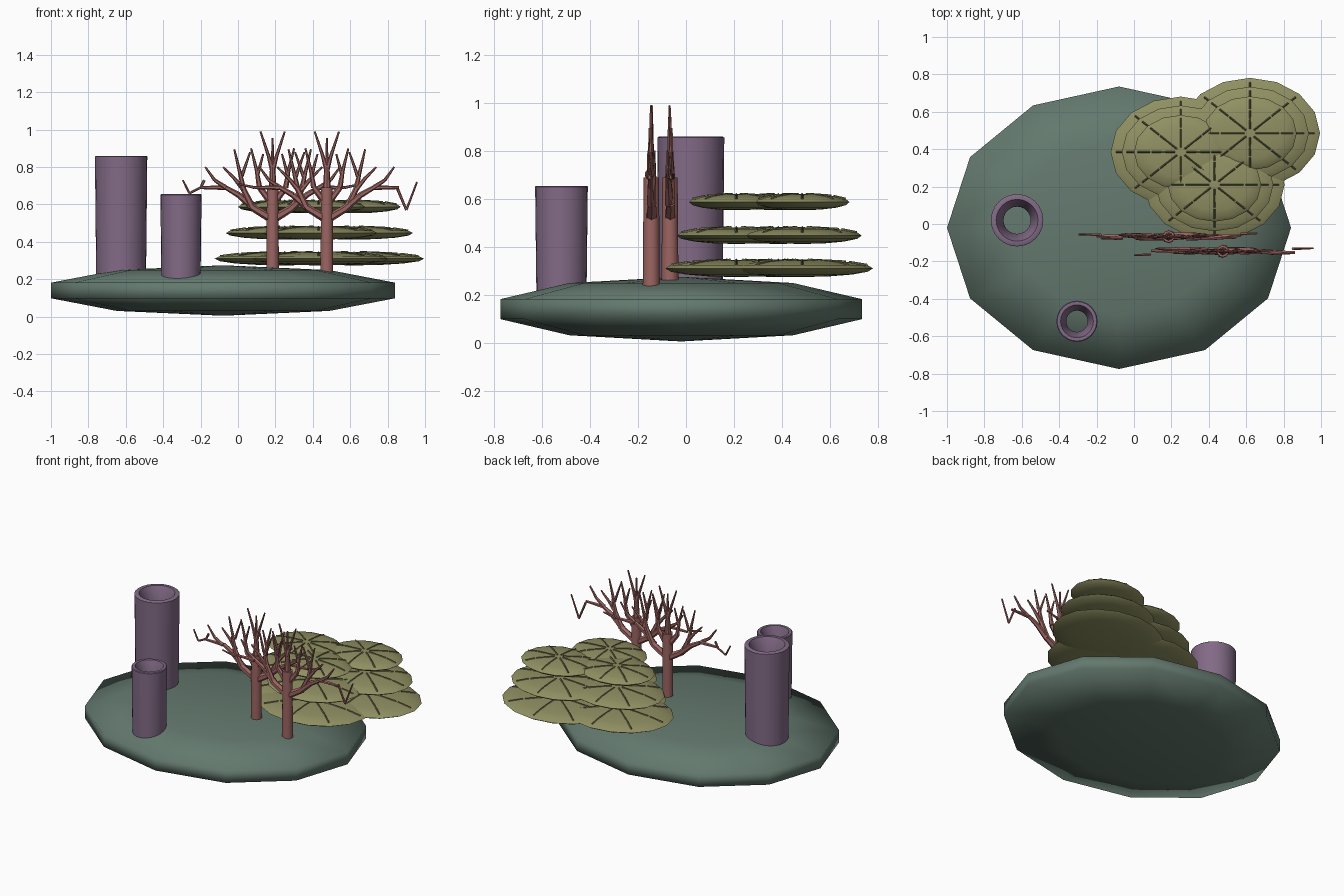
import bpy, bmesh, math, random
from mathutils import Vector, Matrix

if "Cube" in bpy.data.objects:
    bpy.data.objects.remove(bpy.data.objects["Cube"])

random.seed(4)


def material(name, rgb):
    m = bpy.data.materials.new(name)
    m.diffuse_color = (*rgb, 1)
    m.use_nodes = True
    m.node_tree.nodes["Principled BSDF"].inputs["Base Color"].default_value = m.diffuse_color
    return m


ROCK = material("moss_green", (0.125, 0.19, 0.155))
PURPLE = material("dusty_purple", (0.225, 0.145, 0.24))
OLIVE = material("olive", (0.28, 0.28, 0.125))
DARK_OLIVE = material("dark_olive", (0.13, 0.13, 0.06))
RED = material("coral_red", (0.33, 0.13, 0.12))


def finish(bm, name, mats, angle=None):
    me = bpy.data.meshes.new(name)
    bm.to_mesh(me)
    bm.free()
    for m in mats:
        me.materials.append(m)
    ob = bpy.data.objects.new(name, me)
    bpy.context.collection.objects.link(ob)
    bpy.ops.object.select_all(action='DESELECT')
    ob.select_set(True)
    bpy.context.view_layer.objects.active = ob
    if angle is None:
        bpy.ops.object.shade_smooth()
    else:
        bpy.ops.object.shade_smooth_by_angle(angle=math.radians(angle))
    return ob


def ellipsoid(bm, centre, scale, segments, rings):
    mat = Matrix.Translation(centre) @ Matrix.Diagonal((*scale, 1))
    bmesh.ops.create_uvsphere(bm, u_segments=segments, v_segments=rings,
                              radius=1, matrix=mat)


def rod(bm, a, b, r1, r2, sides=8):
    """Tapered rod between two points."""
    a, b = Vector(a), Vector(b)
    d = b - a
    mat = Matrix.Translation((a + b) / 2) @ d.to_track_quat('Z', 'Y').to_matrix().to_4x4()
    return bmesh.ops.create_cone(bm, cap_ends=True, segments=sides, radius1=r1,
                                 radius2=r2, depth=d.length, matrix=mat)['verts']


# Rock base: flattened faceted-outline boulder
bm = bmesh.new()
ellipsoid(bm, (-0.08, -0.02, 0.14), (0.967, 0.794, 0.135), 12, 5)
finish(bm, "rock_base", [ROCK])


# Tube sponges: lathed hollow walls, bore narrowing downward
def tube_sponge(name, x, y, r, z0, z1, sides=24):
    profile = [(0.95 * r, z0), (r, z1 - 0.004), (0.96 * r, z1), (0.80 * r, z1),
               (0.70 * r, z1 - 0.03), (0.52 * r, z1 - 0.12), (0.52 * r, z0)]
    bm = bmesh.new()
    loops = []
    for pr, pz in profile:
        loops.append([bm.verts.new((x + pr * math.cos(math.tau * i / sides),
                                    y + pr * math.sin(math.tau * i / sides), pz))
                      for i in range(sides)])
    n = len(loops)
    for k in range(n):
        lo, hi = loops[k], loops[(k + 1) % n]
        for i in range(sides):
            j = (i + 1) % sides
            bm.faces.new((lo[i], lo[j], hi[j], hi[i]))
    bmesh.ops.recalc_face_normals(bm, faces=bm.faces)
    finish(bm, name, [PURPLE], 40)


tube_sponge("tall_tube_sponge", -0.625, 0.02, 0.14, 0.18, 0.86)
tube_sponge("short_tube_sponge", -0.305, -0.52, 0.11, 0.18, 0.655)


# Plate corals: three stacks of three shrinking plates with radial ribs
def plate_stack(name, cx, cy):
    bm = bmesh.new()
    for cz, rx, h in ((0.31, 0.375, 0.036), (0.447, 0.315, 0.035), (0.587, 0.25, 0.034)):
        ry = rx * 0.79
        ellipsoid(bm, (cx, cy, cz), (rx, ry, h), 16, 8)

        def on_plate(t, a):
            return (cx + rx * t * math.cos(a), cy + ry * t * math.sin(a),
                    cz + h * math.sqrt(1 - t * t))
        for i in range(8):
            a = math.tau * i / 8
            for t0, t1 in ((0.12, 0.62), (0.66, 0.92)):
                for v in rod(bm, on_plate(t0, a), on_plate(t1, a), 0.005, 0.005, 4):
                    for f in v.link_faces:
                        f.material_index = 1
    finish(bm, name, [OLIVE, DARK_OLIVE], 50)


plate_stack("plate_coral_left", 0.25, 0.385)
plate_stack("plate_coral_right", 0.62, 0.485)
plate_stack("plate_coral_front", 0.43, 0.21)


# Branching corals: flat fans, each path mirrored left and right.
# Path: start radius, end radius, then (offset, height) points
BRANCHES = [
    (0.014, 0.005, [(0, 0.78), (0.022, 0.86), (0.065, 0.99)]),
    (0.020, 0.010, [(0, 0.60), (0.07, 0.69), (0.085, 0.78)]),
    (0.010, 0.005, [(0.085, 0.78), (0.115, 0.90)]),
    (0.010, 0.005, [(0.08, 0.76), (0.05, 0.87)]),
    (0.024, 0.010, [(0, 0.52), (0.11, 0.585), (0.155, 0.68), (0.175, 0.77)]),
    (0.010, 0.005, [(0.175, 0.77), (0.205, 0.895)]),
    (0.010, 0.005, [(0.165, 0.75), (0.12, 0.88)]),
    (0.014, 0.005, [(0.155, 0.68), (0.205, 0.74), (0.265, 0.80)]),
    (0.020, 0.012, [(0.10, 0.58), (0.18, 0.65), (0.25, 0.69)]),
    (0.013, 0.005, [(0.25, 0.69), (0.31, 0.73), (0.36, 0.80)]),
    (0.013, 0.008, [(0.25, 0.69), (0.385, 0.69)]),
]


def branch_coral(name, x, y, extra):
    bm = bmesh.new()
    rod(bm, (x, y, 0.2), (x, y, 0.69), 0.036, 0.032, 10)
    rod(bm, (x, y, 0.67), (x, y, 0.80), 0.022, 0.014)
    rod(bm, (x, y, 0.80), (x, y, 0.955), 0.010, 0.005)
    paths = [(s, b) for s in (-1, 1) for b in BRANCHES] + [(1, e) for e in extra]
    for side, (r0, r1, pts) in paths:
        drift = random.uniform(-0.05, 0.05)
        n = len(pts) - 1
        for i in range(n):
            a, b = [Vector((x + side * px, y + drift * abs(px), pz))
                    for px, pz in pts[i:i + 2]]
            rod(bm, a, b, r0 + (r1 - r0) * i / n, r0 + (r1 - r0) * (i + 1) / n, 6)
    finish(bm, name, [RED], 40)


branch_coral("branch_coral_back", 0.185, -0.067, [
    (0.008, 0.005, [(-0.365, 0.73), (-0.385, 0.69), (-0.445, 0.66), (-0.48, 0.73)]),
    (0.008, 0.005, [(0.385, 0.69), (0.475, 0.71)]),
])
branch_coral("branch_coral_front", 0.475, -0.145, [
    (0.008, 0.005, [(0.375, 0.69), (0.425, 0.57), (0.482, 0.72)]),
    (0.008, 0.005, [(-0.385, 0.69), (-0.475, 0.71)]),
])
